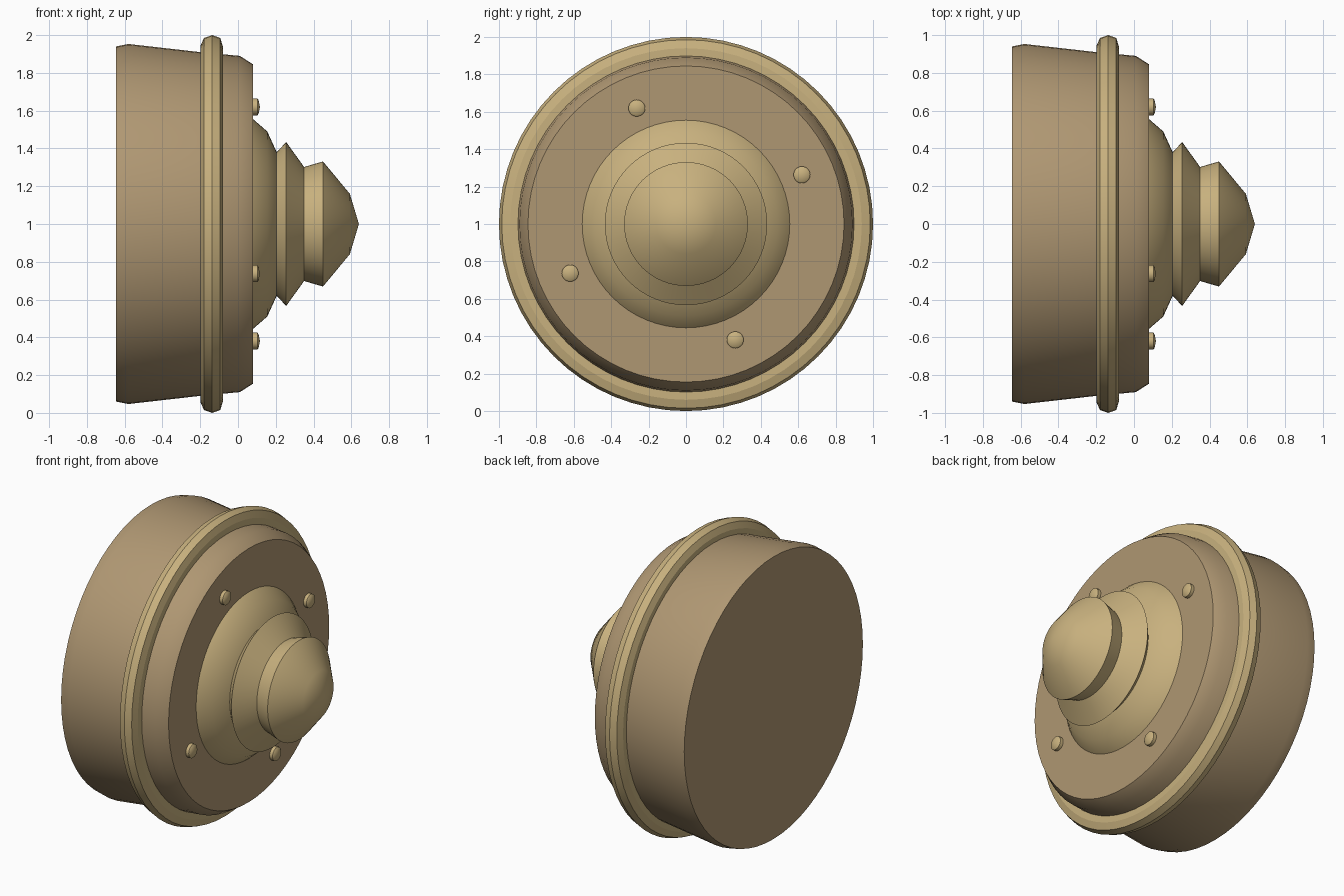
import bpy, bmesh, math
from mathutils import Vector

if "Cube" in bpy.data.objects:
    bpy.data.objects.remove(bpy.data.objects["Cube"])


def material(name, rgb):
    m = bpy.data.materials.new(name)
    m.diffuse_color = (*rgb, 1)
    m.use_nodes = True
    m.node_tree.nodes["Principled BSDF"].inputs["Base Color"].default_value = m.diffuse_color
    return m


BROWN = material("brown_paint", (0.43, 0.31, 0.17))
GOLD = material("gold_trim", (0.58, 0.44, 0.21))


def lathe(name, profile, segs, mat, centre=(0, 1), closed=False, angle=30):
    """Revolve (x, radius) points about an x-parallel axis at (y, z)."""
    bm = bmesh.new()
    rings = []
    for x, r in profile:
        if r == 0:
            rings.append([bm.verts.new((x, centre[0], centre[1]))] * segs)
        else:
            rings.append([bm.verts.new((x,
                                        centre[0] + r * math.sin(2 * math.pi * i / segs),
                                        centre[1] + r * math.cos(2 * math.pi * i / segs)))
                          for i in range(segs)])
    pairs = list(zip(rings, rings[1:]))
    if closed:
        pairs.append((rings[-1], rings[0]))
    for a, b in pairs:
        for i in range(segs):
            j = (i + 1) % segs
            bm.faces.new(list(dict.fromkeys((a[i], a[j], b[j], b[i]))))
    # Flat caps on open ends
    if not closed:
        for (x, r), ring in ((profile[0], rings[0]), (profile[-1], rings[-1])):
            if r > 0:
                bm.faces.new(ring)
    bmesh.ops.recalc_face_normals(bm, faces=bm.faces)
    mesh = bpy.data.meshes.new(name)
    bm.to_mesh(mesh)
    bm.free()
    obj = bpy.data.objects.new(name, mesh)
    bpy.context.collection.objects.link(obj)
    mesh.materials.append(mat)
    bpy.ops.object.select_all(action='DESELECT')
    obj.select_set(True)
    bpy.context.view_layer.objects.active = obj
    bpy.ops.object.shade_smooth_by_angle(angle=math.radians(angle))
    return obj


# Main drum with slightly tapered wall and chamfered front
lathe("drum", [(-0.645, 0.94), (-0.58, 0.953), (-0.2, 0.91), (0.01, 0.89),
               (0.08, 0.845)], 64, BROWN, angle=40)

# Raised band around the drum
lathe("rim_band", [(-0.198, 0.88), (-0.198, 0.945), (-0.18, 0.985), (-0.137, 1.0),
                   (-0.094, 0.985), (-0.08, 0.94), (-0.08, 0.88)],
      64, GOLD, closed=True, angle=15)

# Stepped, pointed hub
lathe("hub", [(0.07, 0.555), (0.08, 0.555), (0.155, 0.49), (0.205, 0.38),
              (0.255, 0.434), (0.35, 0.302), (0.45, 0.331), (0.592, 0.16),
              (0.64, 0)], 64, GOLD, angle=35)

# Four bolts on the front plate
for k in range(4):
    a = math.radians(23 + 90 * k)
    lathe(f"bolt_{k + 1}", [(0.07, 0.045), (0.102, 0.045), (0.109, 0.036), (0.116, 0)],
          20, GOLD, centre=(0.673 * math.cos(a), 1 + 0.673 * math.sin(a)))
